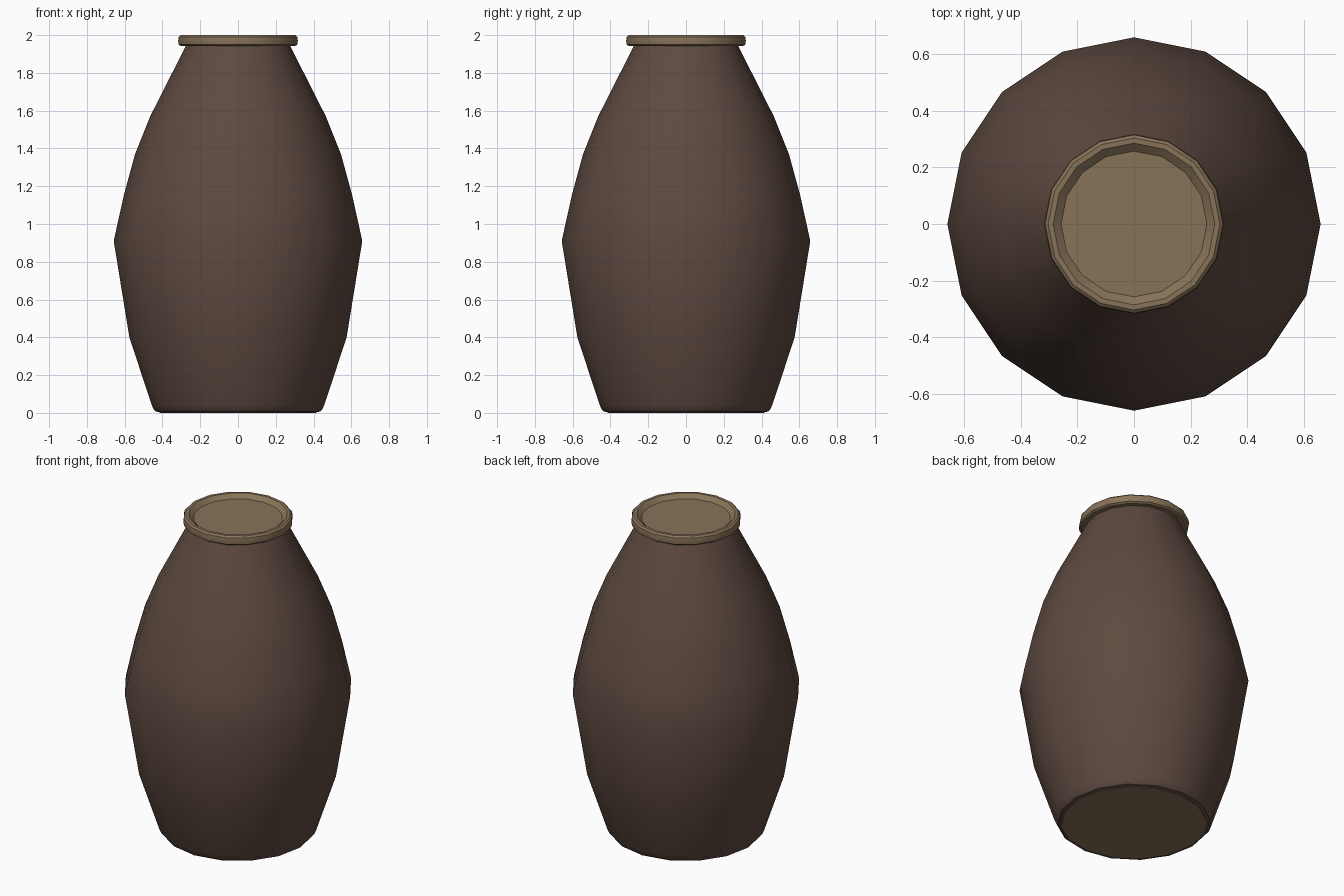
import bpy, bmesh
from math import sin, cos, pi, radians

if "Cube" in bpy.data.objects:
    bpy.data.objects.remove(bpy.data.objects["Cube"])

SIDES = 16


def material(name, color):
    m = bpy.data.materials.new(name)
    m.diffuse_color = (*color, 1)
    m.use_nodes = True
    m.node_tree.nodes["Principled BSDF"].inputs["Base Color"].default_value = m.diffuse_color
    return m


def lathe(name, profile, mat, cap_start=False, cap_end=False):
    """Revolve (radius, height) points around z."""
    bm = bmesh.new()
    rings = [[bm.verts.new((r * cos(2 * pi * i / SIDES), r * sin(2 * pi * i / SIDES), z))
              for i in range(SIDES)] for r, z in profile]
    for a, b in zip(rings, rings[1:]):
        for i in range(SIDES):
            j = (i + 1) % SIDES
            bm.faces.new((a[i], a[j], b[j], b[i]))
    if cap_start:
        bm.faces.new(rings[0][::-1])
    if cap_end:
        bm.faces.new(rings[-1])
    mesh = bpy.data.meshes.new(name)
    bm.to_mesh(mesh)
    bm.free()
    mesh.materials.append(mat)
    obj = bpy.data.objects.new(name, mesh)
    bpy.context.collection.objects.link(obj)
    bpy.ops.object.select_all(action='DESELECT')
    obj.select_set(True)
    bpy.context.view_layer.objects.active = obj
    bpy.ops.object.shade_smooth_by_angle(angle=radians(35))
    return obj


brown = material("dark_brown", (0.112, 0.068, 0.052))
tan = material("tan", (0.245, 0.172, 0.098))

# Bulging jar body with a rounded foot
lathe("jar_body", [(0.415, 0.003), (0.436, 0.008), (0.448, 0.022), (0.458, 0.045),
                   (0.575, 0.40), (0.658, 0.91), (0.605, 1.15), (0.545, 1.37),
                   (0.465, 1.57), (0.275, 1.945)], brown)

# Flat underside
lathe("jar_base", [(0.415, 0.0), (0.415, 0.003)], tan, cap_start=True)

# Raised rim with a slightly sunken lid
lathe("rim_and_lid", [(0.265, 1.942), (0.303, 1.942), (0.314, 1.95), (0.317, 1.97),
                      (0.314, 1.99), (0.303, 2.0), (0.285, 2.0), (0.257, 1.975)],
      tan, cap_end=True)
